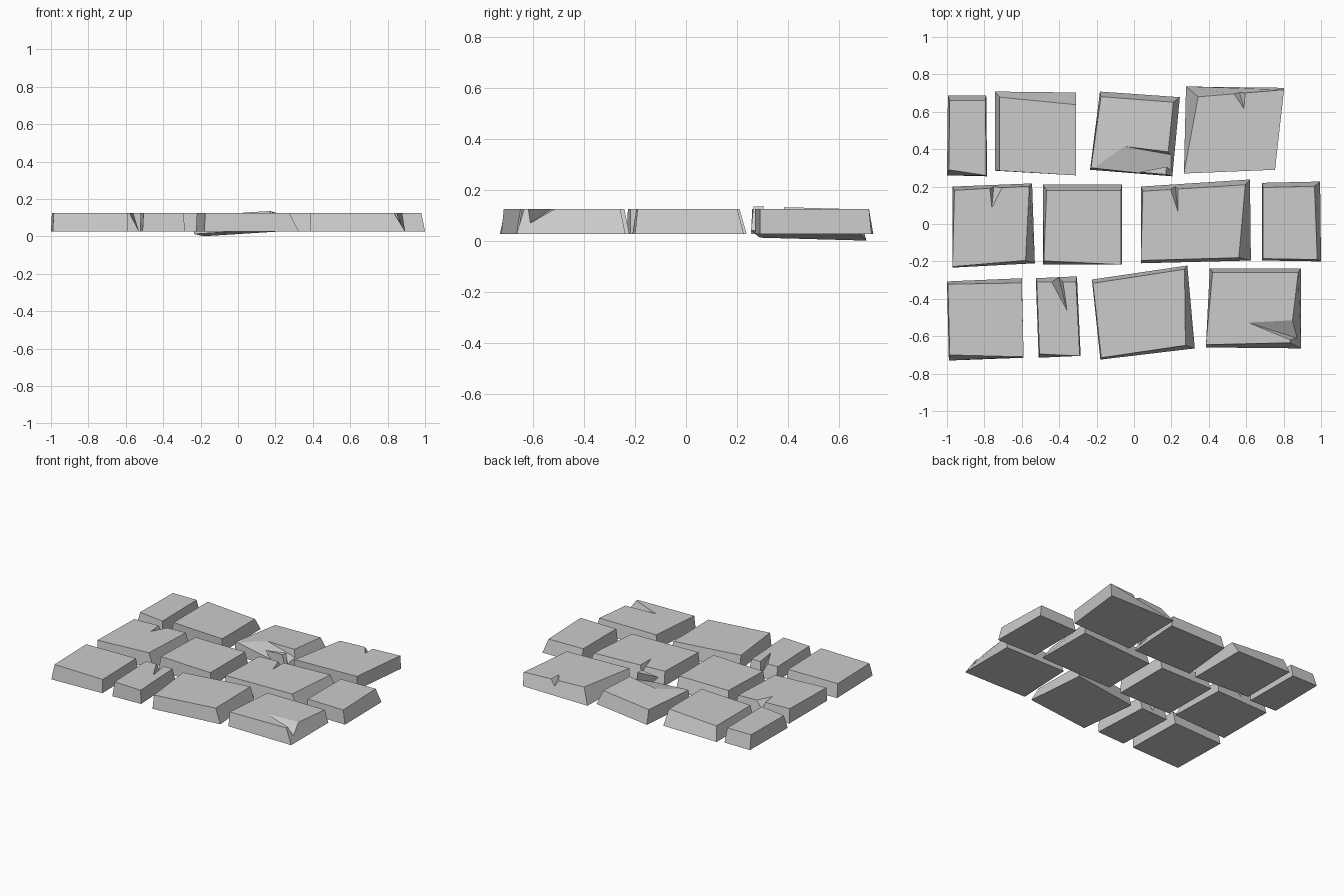
import bpy, bmesh
from mathutils import Vector

if "Cube" in bpy.data.objects:
    bpy.data.objects.remove(bpy.data.objects["Cube"])

Z0, Z1 = 0.027, 0.125


def pair(v):
    return v if isinstance(v, tuple) else (v, v)


def new_object(name, bm):
    bmesh.ops.recalc_face_normals(bm, faces=bm.faces)
    me = bpy.data.meshes.new(name)
    bm.to_mesh(me)
    bm.free()
    ob = bpy.data.objects.new(name, me)
    bpy.context.collection.objects.link(ob)
    return ob


def chip(stone, tip, a, b, low):
    """Cut a wedge: tip, a, b lie on the top face, low is the deep point on the side."""
    tip, a, b = (Vector((p[0], p[1], Z1)) for p in (tip, a, b))
    low = Vector(low)
    mid, d = (tip + low) / 2, low - tip
    pts = [tip - d, low + d, mid + (a - mid) * 3, mid + (b - mid) * 3]
    bm = bmesh.new()
    vs = [bm.verts.new(p) for p in pts]
    for i, j, k in ((0, 1, 2), (0, 1, 3), (0, 2, 3), (1, 2, 3)):
        bm.faces.new((vs[i], vs[j], vs[k]))
    cutter = new_object("chip_cutter", bm)
    cutter.hide_render = True
    mod = stone.modifiers.new("chip", 'BOOLEAN')
    mod.operation, mod.object, mod.solver = 'DIFFERENCE', cutter, 'EXACT'
    dg = bpy.context.evaluated_depsgraph_get()
    me = bpy.data.meshes.new_from_object(stone.evaluated_get(dg))
    stone.modifiers.clear()
    stone.data = me
    bpy.data.objects.remove(cutter)


def stone(name, base, left=0, right=0, front=0, back=0, cut=None):
    """base: corners front-left, front-right, back-right, back-left; then top insets per side."""
    l, r, f, k = pair(left), pair(right), pair(front), pair(back)
    inset = [(l[0], f[0]), (-r[0], f[1]), (-r[1], -k[1]), (l[1], -k[0])]
    bm = bmesh.new()
    lo = [bm.verts.new((x, y, Z0)) for x, y in base]
    hi = [bm.verts.new((x + dx, y + dy, Z1)) for (x, y), (dx, dy) in zip(base, inset)]
    bm.faces.new(lo[::-1])
    bm.faces.new(hi)
    for i in range(4):
        j = (i + 1) % 4
        bm.faces.new((lo[i], lo[j], hi[j], hi[i]))
    ob = new_object(name, bm)
    if cut:
        chip(ob, *cut)
    return ob


# Front row
stone("front_stone_1", [(-.99, -.73), (-.59, -.715), (-.6, -.29), (-1, -.307)],
      .005, 0, (.03, .005), (.015, .025))
stone("front_stone_2", [(-.51, -.715), (-.285, -.705), (-.305, -.28), (-.525, -.29)],
      .005, .005, (.02, 0), (.02, .03),
      cut=((-.358, -.462), (-.44, -.31), (-.38, -.31), (-.4, -.295, .05)))
stone("front_stone_3", [(-.18, -.725), (.325, -.69), (.285, -.222), (-.225, -.297)][:1]
      + [(.325, -.665), (.285, -.222), (-.225, -.297)],
      .005, (.05, .015), (.01, .016), .02)
stone("front_stone_4", [(.385, -.66), (.893, -.665), (.893, -.238), (.405, -.238)],
      (0, .015), (.06, .015), (.015, .03), .02,
      cut=((.61, -.527), (.847, -.515), (.837, -.62), (.87, -.61, .07)))

# Middle row
stone("middle_stone_1", [(-.97, -.233), (-.53, -.21), (-.545, .217), (-.97, .2)],
      (0, .01), (.05, .015), (.005, .015), (.02, .015),
      cut=((-.76, .088), (-.77, .185), (-.705, .195), (-.75, .2, .07)))
stone("middle_stone_2", [(-.487, -.217), (-.065, -.217), (-.065, .21), (-.487, .21)],
      (.005, .02), .005, (.02, 0), .03)
stone("middle_stone_3", [(.037, -.21), (.625, -.195), (.62, .238), (.037, .2)],
      (0, .01), (.065, .025), .015, (.025, .028),
      cut=((.235, .067), (.195, .185), (.235, .19), (.22, .205, .07)))
stone("middle_stone_4", [(.685, -.195), (1, -.2), (.995, .227), (.685, .22)],
      .005, (.02, .03), .01, .025)

# Back row
stone("back_stone_1", [(-1, .26), (-.785, .255), (-.79, .687), (-.995, .687)],
      .01, .005, (.03, .005), .027)
stone("back_stone_2", [(-.743, .285), (-.31, .26), (-.31, .703), (-.743, .708)],
      .025, 0, 0, (.03, .065))
tilted = stone("back_stone_3", [(-.235, .29), (.205, .255), (.245, .678), (-.182, .708)],
               .005, .035, .01, .027,
               cut=((-.05, .415), (.19, .385), (-.2, .31), (.2, .37, .075)))
stone("back_stone_4", [(.267, .27), (.754, .29), (.802, .728), (.278, .735)],
      (0, .065), 0, 0, (.055, .01),
      cut=((.588, .617), (.535, .695), (.594, .705), (.56, .72, .07)))

# Loose stone sits tilted, its back left corner touching z = 0
for v in tilted.data.vertices:
    v.co.z += .06 * (v.co.x + .24) - .035 * (v.co.y - .29) - .015
